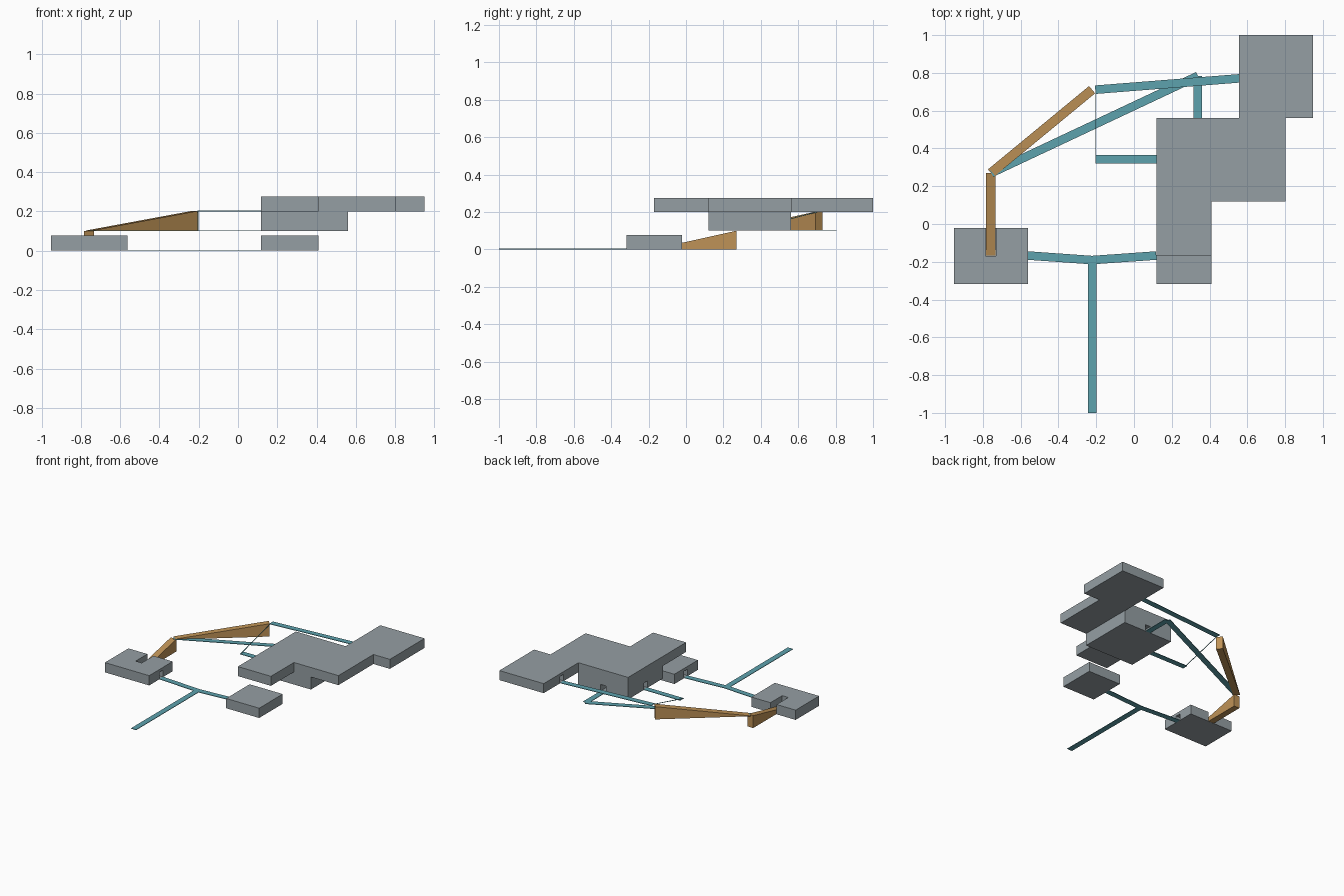
import bpy, bmesh
from mathutils import Vector

if "Cube" in bpy.data.objects:
    bpy.data.objects.remove(bpy.data.objects["Cube"])

T = 0.004      # walkway thickness
W = 0.045      # walkway width
DOOR = 0.055   # doorway height


def material(name, rgb):
    m = bpy.data.materials.new(name)
    m.diffuse_color = (*rgb, 1)
    m.use_nodes = True
    m.node_tree.nodes["Principled BSDF"].inputs["Base Color"].default_value = m.diffuse_color
    return m


GREY = material("slate grey", (0.30, 0.345, 0.37))
TEAL = material("teal", (0.11, 0.36, 0.42))
OCHRE = material("ochre", (0.52, 0.29, 0.095))


def prism(name, outline, z0, tops, mat):
    """Vertical prism over an outline; tops gives one height or one per corner."""
    n = len(outline)
    if not isinstance(tops, (list, tuple)):
        tops = [tops] * n
    bm = bmesh.new()
    low = [bm.verts.new((x, y, z0)) for x, y in outline]
    high = [bm.verts.new((x, y, t)) for (x, y), t in zip(outline, tops)]
    bm.faces.new(low[::-1])
    bm.faces.new(high)
    for i in range(n):
        j = (i + 1) % n
        bm.faces.new((low[i], low[j], high[j], high[i]))
    bmesh.ops.recalc_face_normals(bm, faces=bm.faces)
    me = bpy.data.meshes.new(name)
    bm.to_mesh(me)
    bm.free()
    me.materials.append(mat)
    ob = bpy.data.objects.new(name, me)
    bpy.context.collection.objects.link(ob)
    return ob


def rect(x0, x1, y0, y1):
    return [(x0, y0), (x1, y0), (x1, y1), (x0, y1)]


def strip(a, b, width=W):
    """Rectangle of the given width around the line a-b."""
    a, b = Vector(a), Vector(b)
    d = (b - a).normalized()
    s = Vector((-d.y, d.x)) * width / 2
    return [tuple(p) for p in (a - s, b - s, b + s, a + s)]


def carve(block, x0, x1, y0, y1, z0, z1):
    """Cut a box-shaped opening out of a block."""
    cutter = prism("cutter", rect(x0, x1, y0, y1), z0, z1, GREY)
    cutter.hide_render = True
    mod = block.modifiers.new("opening", 'BOOLEAN')
    mod.operation = 'DIFFERENCE'
    mod.solver = 'EXACT'
    mod.object = cutter
    bpy.context.view_layer.objects.active = block
    bpy.ops.object.modifier_apply(modifier=mod.name)
    bpy.data.objects.remove(cutter)


# Building blocks on three levels
left = prism("left_block", rect(-0.953, -0.562, -0.318, -0.022), 0, 0.078, GREY)
small = prism("small_block", rect(0.118, 0.41, -0.318, -0.022), 0, 0.078, GREY)
middle = prism("middle_block", rect(0.118, 0.56, 0.12, 0.562), 0.1, 0.2, GREY)
upper = prism("upper_slab", [(0.118, -0.17), (0.41, -0.17), (0.41, 0.12),
                             (0.803, 0.12), (0.803, 0.562), (0.948, 0.562),
                             (0.948, 1.0), (0.557, 1.0), (0.557, 0.562),
                             (0.118, 0.562)], 0.2, 0.276, GREY)

# Doorways where the walkways arrive, and the ramp slot in the left roof
carve(left, -0.63, -0.55, -0.19, -0.145, 0.002, DOOR)
carve(small, 0.10, 0.19, -0.19, -0.145, 0.002, DOOR)
carve(middle, 0.10, 0.19, 0.319, 0.364, 0.102, 0.1 + DOOR)
carve(middle, 0.315, 0.361, 0.49, 0.58, 0.102, 0.1 + DOOR)
carve(upper, 0.54, 0.63, 0.749, 0.794, 0.202, 0.2 + DOOR)
carve(left, -0.785, -0.731, -0.17, 0.0, 0.002, 0.1)

# Flat walkways: start, end, level
walkways = {
    "entry_walkway": ((-0.222, -1.0), (-0.222, -0.19), 0),
    "left_walkway": ((-0.562, -0.167), (-0.222, -0.191), 0),
    "right_walkway": ((-0.222, -0.191), (0.118, -0.167), 0),
    "diagonal_walkway": ((-0.755, 0.27), (0.338, 0.784), 0.1),
    "back_walkway": ((0.338, 0.784), (0.338, 0.562), 0.1),
    "side_walkway": ((-0.203, 0.342), (0.118, 0.342), 0.1),
    "top_walkway": ((-0.205, 0.711), (0.557, 0.771), 0.2),
}
for name, (a, b, z) in walkways.items():
    prism(name, strip(a, b), z, z + T, TEAL)

# Sloping ramps with solid sides: rise from a to b
prism("lower_ramp", strip((-0.758, -0.168), (-0.758, 0.27), 0.05),
      0.001, [0.003, 0.1, 0.1, 0.003], OCHRE)
prism("upper_ramp", strip((-0.757, 0.27), (-0.222, 0.711), 0.05),
      0.1, [0.103, 0.202, 0.202, 0.103], OCHRE)

# Hair-thin sloping link between the side and top walkways
link = prism("thin_link", strip((-0.203, 0.32), (-0.203, 0.70), 0.004),
             0.1, [0.104, 0.202, 0.202, 0.104], TEAL)
for v in link.data.vertices:
    if v.co.z < 0.101 and v.co.y > 0.5:
        v.co.z = 0.198
